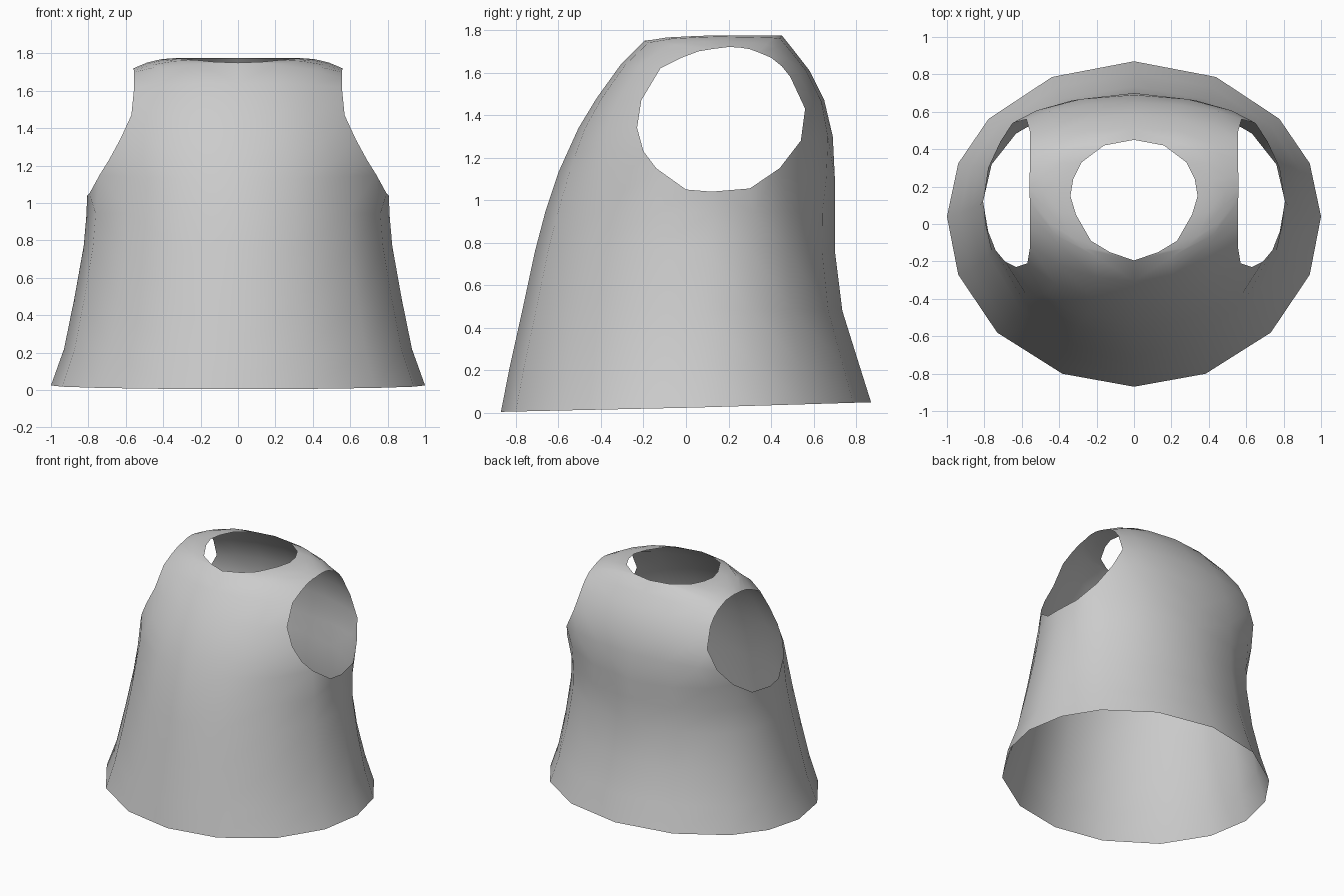
import bpy, bmesh, math
from mathutils import Vector

cube = bpy.data.objects.get("Cube")
if cube:
    bpy.data.objects.remove(cube, do_unlink=True)

# Angles of the columns round the half body, centre front to side and centre back to side
FRONT = [0, 22.5, 47, 70, 90]
BACK = [0, 26, 51, 70, 90]

# Skirt rings: half width, front (y, z), side (y, z), back (y, z)
RINGS = [
    (1.00, (-0.87, 0.005), (0.04, 0.025), (0.87, 0.05)),
    (0.93, (-0.83, 0.21), (0.06, 0.22), (0.81, 0.24)),
    (0.875, (-0.77, 0.48), (0.08, 0.49), (0.735, 0.48)),
    (0.825, (-0.71, 0.76), (0.10, 0.77), (0.70, 0.76)),
    (0.81, (-0.66, 0.95), (0.12, 0.94), (0.70, 0.95)),
]

# Panel rows: arc angle, inner point (centre line, then neckline), armhole point
FRONT_ROWS = [
    (70, (0, -0.60, 1.13), (0.74, -0.14, 1.15)),
    (66, (0, -0.555, 1.23), (0.69, -0.20, 1.23)),
    (62, (0, -0.505, 1.34), (0.63, -0.23, 1.34)),
    (58, (0, -0.42, 1.48), (0.57, -0.21, 1.47)),
    (54, (0, -0.305, 1.64), (0.555, -0.12, 1.62)),
    (50, (0, -0.195, 1.75), (0.555, -0.02, 1.67)),
    (40, (0.13, -0.15, 1.755), (0.555, 0.06, 1.70)),
    (30, (0.23, -0.09, 1.765), (0.555, 0.12, 1.71)),
    (20, (0.31, 0.05, 1.772), (0.56, 0.16, 1.715)),
    (10, (0.34, 0.15, 1.775), (0.56, 0.20, 1.72)),
]
BACK_ROWS = [
    (70, (0, 0.70, 1.10), (0.715, 0.44, 1.15)),
    (62, (0, 0.69, 1.30), (0.65, 0.54, 1.28)),
    (56, (0, 0.65, 1.47), (0.575, 0.56, 1.43)),
    (54, (0, 0.58, 1.61), (0.555, 0.49, 1.58)),
    (52, (0, 0.51, 1.70), (0.555, 0.45, 1.63)),
    (50, (0, 0.45, 1.775), (0.555, 0.40, 1.67)),
    (40, (0.16, 0.42, 1.775), (0.555, 0.34, 1.695)),
    (30, (0.28, 0.33, 1.775), (0.555, 0.30, 1.71)),
    (20, (0.325, 0.24, 1.775), (0.56, 0.25, 1.718)),
]

bm = bmesh.new()


def arc_row(angles, half_width, centre, side):
    """Quarter ellipse from the centre line to the side."""
    pts = []
    for a in angles:
        s, c = math.sin(math.radians(a)), math.cos(math.radians(a))
        pts.append(bm.verts.new((half_width * s,
                                 side[0] + (centre[0] - side[0]) * c,
                                 side[1] + (centre[1] - side[1]) * c)))
    return pts


def panel_row(angles, arc, inner, outer):
    """Part of an ellipse from the inner point to the armhole edge."""
    pts, end = [], math.radians(arc)
    for a in angles[:4]:
        t = end * a / angles[3]
        u = math.sin(t) / math.sin(end)
        v = (1 - math.cos(t)) / (1 - math.cos(end))
        pts.append(bm.verts.new((inner[0] + (outer[0] - inner[0]) * u,
                                 inner[1] + (outer[1] - inner[1]) * v,
                                 inner[2] + (outer[2] - inner[2]) * v)))
    return pts


def bridge(low, high):
    for i in range(min(len(low), len(high)) - 1):
        bm.faces.new((low[i], low[i + 1], high[i + 1], high[i]))


# Skirt, with front and back quarters sharing the side column
front, back = [], []
for width, f, s, b in RINGS:
    fr = arc_row(FRONT, width, f, s)
    bk = arc_row(BACK[:4], width, b, s) + [fr[-1]]
    front.append(fr)
    back.append(bk)

# Chest, back and shoulder, meeting along the top of the shoulder
front_panel = [panel_row(FRONT, *r) for r in FRONT_ROWS]
back_panel = [panel_row(BACK, *r) for r in BACK_ROWS] + [front_panel[-1]]
for skirt, panel in ((front, front_panel), (back, back_panel)):
    rows = skirt + panel
    for low, high in zip(rows, rows[1:]):
        bridge(low, high)

# Underarm, joining the last skirt ring to the bottom of the armhole
bottom = bm.verts.new((0.807, 0.12, 1.04))
for skirt, panel, point in ((front, front_panel, (0.795, 0.0, 1.05)),
                            (back, back_panel, (0.78, 0.30, 1.055))):
    corner = bm.verts.new(point)
    low = skirt[-1]
    bm.faces.new((low[3], corner, panel[0][3]))
    bm.faces.new((low[3], low[4], bottom, corner))

# Normals facing outwards
bmesh.ops.recalc_face_normals(bm, faces=bm.faces[:])
bm.faces.ensure_lookup_table()
first = bm.faces[0]
if first.normal.dot(first.calc_center_median() - Vector((0, 0, 0.5))) < 0:
    bmesh.ops.reverse_faces(bm, faces=bm.faces[:])

mesh = bpy.data.meshes.new("vest")
bm.to_mesh(mesh)
bm.free()
vest = bpy.data.objects.new("vest", mesh)
bpy.context.collection.objects.link(vest)

# Cloth colour
grey = bpy.data.materials.new("light grey cloth")
grey.use_nodes = True
colour = (0.6, 0.6, 0.6, 1)
grey.diffuse_color = colour
grey.node_tree.nodes["Principled BSDF"].inputs["Base Color"].default_value = colour
mesh.materials.append(grey)

# Other half of the body
mirror = vest.modifiers.new("mirror", 'MIRROR')
mirror.use_clip = True
mirror.merge_threshold = 0.001

for p in mesh.polygons:
    p.use_smooth = True
